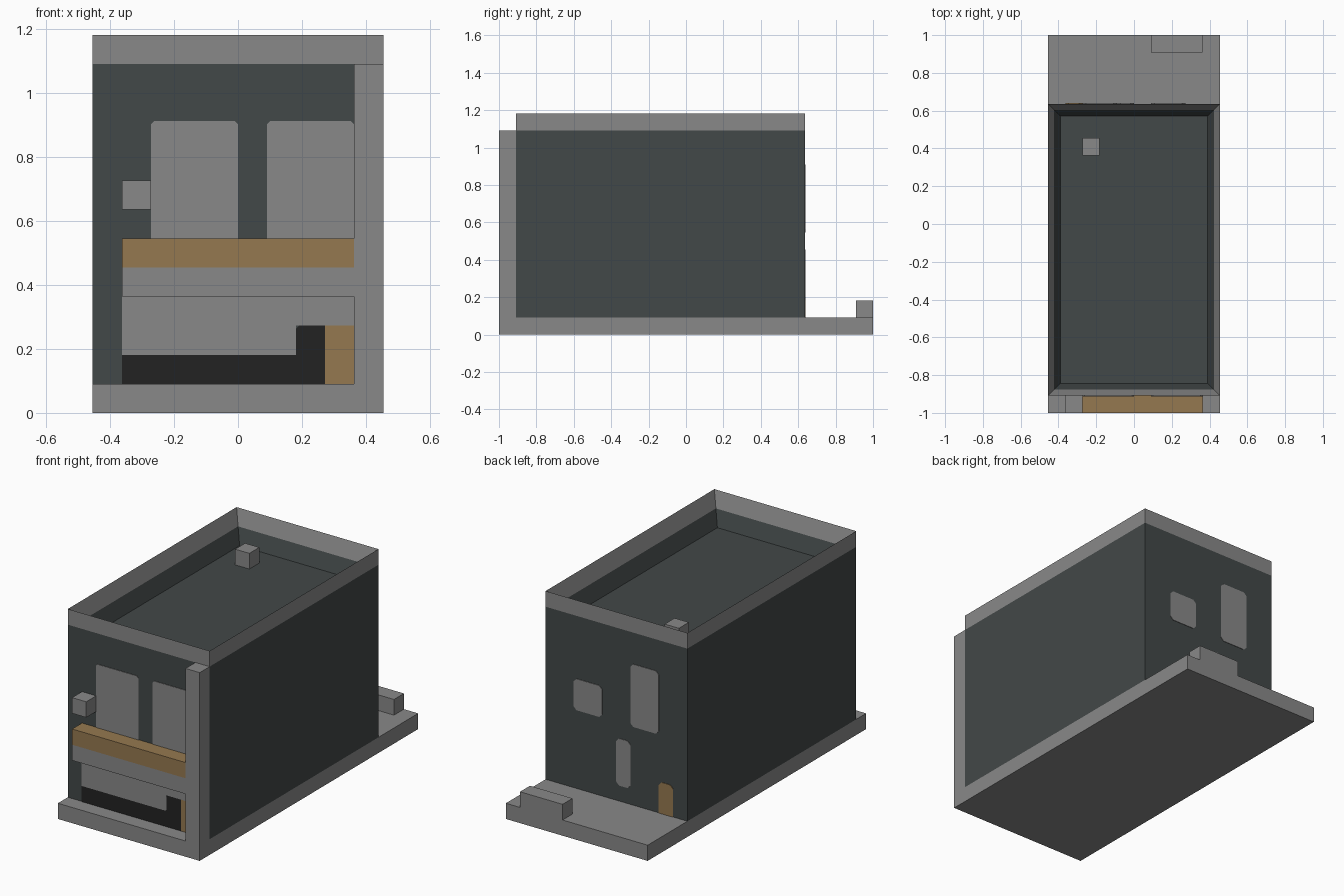
import bpy
import bmesh
from mathutils import Vector

U = 1 / 11  # building module; all sizes below are counted in modules

if "Cube" in bpy.data.objects:
    bpy.data.objects.remove(bpy.data.objects["Cube"], do_unlink=True)


def make_material(name, r, g, b):
    mat = bpy.data.materials.new(name)
    mat.use_nodes = True
    mat.diffuse_color = (r, g, b, 1)
    mat.node_tree.nodes["Principled BSDF"].inputs["Base Color"].default_value = (r, g, b, 1)
    return mat


CONCRETE = make_material("concrete grey", 0.25, 0.25, 0.25)
SLATE = make_material("dark slate", 0.055, 0.065, 0.065)
WOOD = make_material("warm wood", 0.30, 0.19, 0.08)
BLACK = make_material("soft black", 0.016, 0.016, 0.016)


def finish(bm, name, *mats):
    bmesh.ops.recalc_face_normals(bm, faces=bm.faces)
    mesh = bpy.data.meshes.new(name)
    bm.to_mesh(mesh)
    bm.free()
    for mat in mats:
        mesh.materials.append(mat)
    obj = bpy.data.objects.new(name, mesh)
    bpy.context.collection.objects.link(obj)
    return obj


def box_mesh(x, y, z):
    """Box between (low, high) pairs given in modules."""
    bm = bmesh.new()
    bmesh.ops.create_cube(bm, size=1)
    for v in bm.verts:
        v.co = Vector([(lo + hi) / 2 + c * (hi - lo) for c, (lo, hi) in zip(v.co, (x, y, z))]) * U
    return bm


def box(name, mat, x, y, z):
    return finish(box_mesh(x, y, z), name, mat)


def plate(name, mat, outline, wall, out):
    """Thin panel with an x-z outline, lying on the wall plane y."""
    bm = bmesh.new()
    face = bm.faces.new([bm.verts.new((px * U, wall * U, pz * U)) for px, pz in outline])
    new = bmesh.ops.extrude_face_region(bm, geom=[face])["geom"]
    verts = [g for g in new if isinstance(g, bmesh.types.BMVert)]
    bmesh.ops.translate(bm, verts=verts, vec=(0, out * 0.003, 0))
    return finish(bm, name, mat)


def panel(x, z, top=0, bottom=0):
    """Rectangle outline with clipped top and bottom corners."""
    (a, b), (c, d) = x, z
    pts = []
    for px, pz, sx, sz, cut, flip in ((a, c, 1, 1, bottom, 0), (b, c, -1, 1, bottom, 1),
                                      (b, d, -1, -1, top, 0), (a, d, 1, -1, top, 1)):
        corner = [(px, pz + sz * cut), (px + sx * cut, pz)] if cut else [(px, pz)]
        pts += corner[::-1] if flip else corner
    return pts


# Ground slab
box("base_slab", CONCRETE, (-5, 5), (-11, 11), (0, 1))

# Walls with a sunken roof deck and a concrete parapet band
bm = box_mesh((-5, 5), (-10, 7), (1, 13))
bm.normal_update()
roof = max(bm.faces, key=lambda f: f.calc_center_median().z)
bmesh.ops.inset_individual(bm, faces=[roof], thickness=U)
bmesh.ops.translate(bm, verts=roof.verts[:], vec=(0, 0, -2 * U))
bmesh.ops.bisect_plane(bm, geom=bm.verts[:] + bm.edges[:] + bm.faces[:],
                       plane_co=(0, 0, 12 * U), plane_no=(0, 0, 1))
for f in bm.faces:
    f.material_index = int(f.calc_center_median().z > 12 * U)
finish(bm, "walls_and_parapet", SLATE, CONCRETE)

# Projecting masonry
box("roof_vent", CONCRETE, (-3, -2), (4, 5), (11, 12))
box("front_pillar", CONCRETE, (4, 5), (-11, -10), (1, 12))
box("balcony_base", CONCRETE, (-4, 4), (-11, -10), (4, 5))
box("balcony_planter", WOOD, (-4, 4), (-11, -10), (5, 6))
box("wall_lamp", CONCRETE, (-4, -3), (-11, -10), (7, 8))
box("garden_step", CONCRETE, (1, 4), (10, 11), (1, 2))

# Front wall: balcony windows and ground floor entrance
FRONT, BACK = (-10, -1), (7, 1)
for side, x in (("right", (-3, 0)), ("left", (1, 4))):
    plate("balcony_window_" + side, CONCRETE, panel(x, (6, 10.05), top=0.12), *FRONT)
plate("garage_panel", CONCRETE, [(-4, 2), (2, 2), (2, 3), (4, 3), (4, 4), (-4, 4)], *FRONT)
plate("garage_opening", BLACK,
      [(-4, 1), (3, 1), (3, 3), (2.1, 3), (2, 2.9), (2, 2.1), (1.9, 2), (-4, 2)], *FRONT)
plate("front_door", WOOD, panel((3, 4), (1, 3)), *FRONT)

# Back wall: windows and door
for name, x, z in (("square", (1, 3), (6, 8)), ("tall", (-3, -1), (6, 10)),
                   ("narrow", (-1, 0), (2, 5))):
    plate("back_window_" + name, CONCRETE, panel(x, z, 0.2, 0.2), *BACK)
plate("back_door", WOOD, panel((-4, -3), (1, 3), top=0.2), *BACK)
